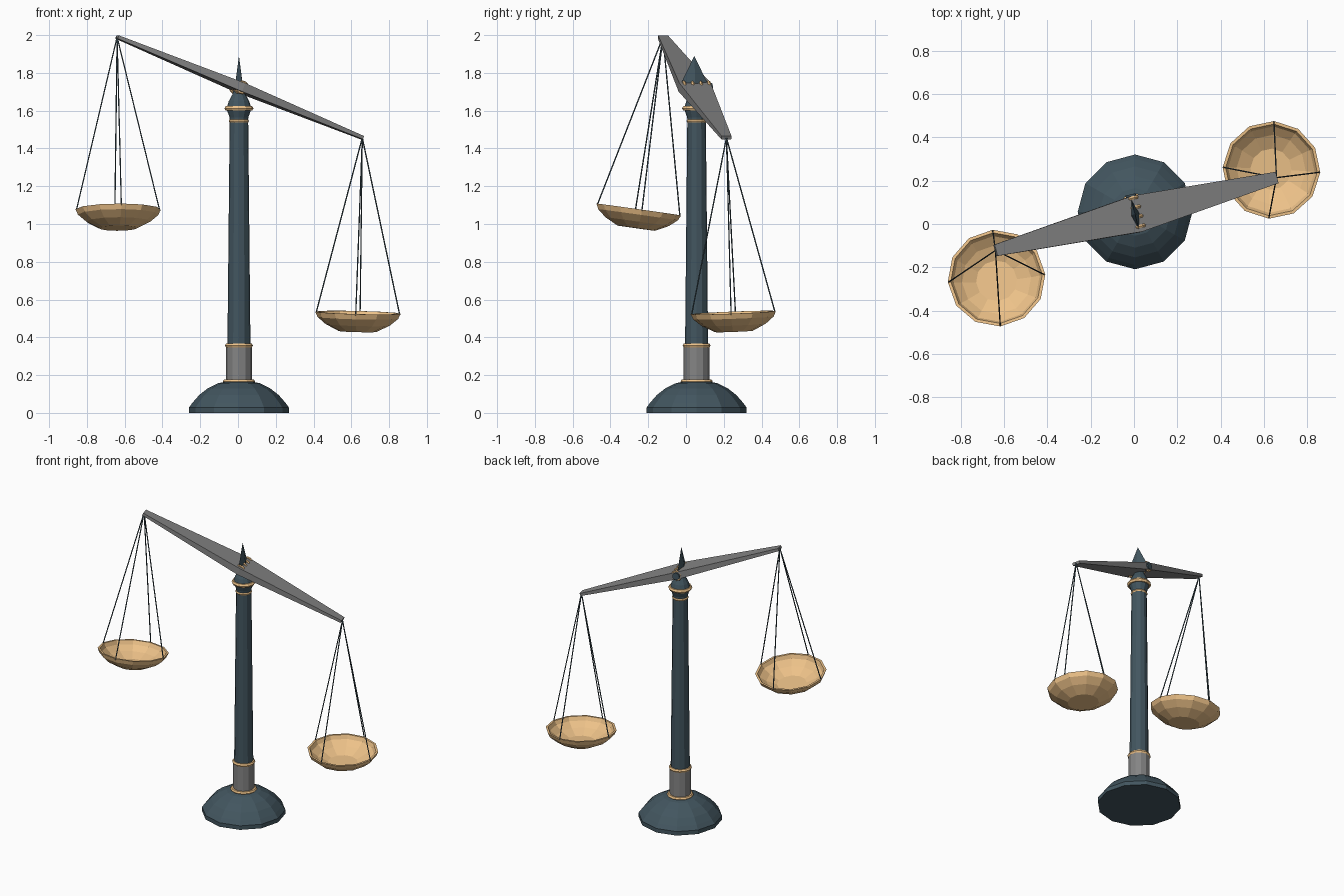
import bpy, bmesh, math
from mathutils import Vector, Matrix

if "Cube" in bpy.data.objects:
    bpy.data.objects.remove(bpy.data.objects["Cube"])

CX, CY = 0.005, 0.056            # pillar axis
SIDES = 12


def material(name, rgb):
    m = bpy.data.materials.new(name)
    m.diffuse_color = (*rgb, 1)
    m.use_nodes = True
    m.node_tree.nodes["Principled BSDF"].inputs["Base Color"].default_value = m.diffuse_color
    return m


slate = material("slate", (0.055, 0.092, 0.115))
brass = material("brass", (0.85, 0.54, 0.25))
grey = material("iron", (0.23, 0.23, 0.23))


def finish(bm, name, mat, matrix=Matrix()):
    bmesh.ops.recalc_face_normals(bm, faces=bm.faces)
    me = bpy.data.meshes.new(name)
    bm.to_mesh(me)
    bm.free()
    ob = bpy.data.objects.new(name, me)
    bpy.context.collection.objects.link(ob)
    ob.matrix_world = matrix
    me.materials.append(mat)
    return ob


def skin(bm, loops):
    rings = [[bm.verts.new(p) for p in lp] for lp in loops]
    n = len(rings[0])
    for a, b in zip(rings, rings[1:]):
        for i in range(n):
            j = (i + 1) % n
            bm.faces.new((a[i], a[j], b[j], b[i]))
    bm.faces.new(rings[0])
    bm.faces.new(rings[-1])


def lathe(name, profile, mat, matrix):
    bm = bmesh.new()
    angles = [2 * math.pi * i / SIDES for i in range(SIDES)]
    skin(bm, [[(r * math.cos(a), r * math.sin(a), z) for a in angles] for r, z in profile])
    return finish(bm, name, mat, matrix)


def ring(name, matrix, major, minor):
    bpy.ops.mesh.primitive_torus_add(major_segments=SIDES, minor_segments=6,
                                     major_radius=major, minor_radius=minor)
    ob = bpy.context.object
    ob.name = name
    ob.matrix_world = matrix
    ob.data.materials.append(brass)


def rod(bm, p, q, r):
    d = q - p
    m = Matrix.Translation((p + q) / 2) @ d.to_track_quat('Z', 'Y').to_matrix().to_4x4()
    bmesh.ops.create_cone(bm, cap_ends=True, segments=6, radius1=r, radius2=r,
                          depth=d.length, matrix=m)


# Pillar: base, socket, shaft and capital
axis = Matrix.Translation((CX, CY, 0))
lathe("base", [(0.265, 0), (0.265, 0.028), (0.245, 0.055), (0.21, 0.095), (0.165, 0.13),
               (0.11, 0.157), (0.07, 0.165)], slate, axis)
lathe("socket", [(0.068, 0.15), (0.068, 0.36)], grey, axis)
lathe("shaft", [(0.061, 0.355), (0.049, 1.55)], slate, axis)
lathe("capital", [(0.047, 1.54), (0.05, 1.565), (0.064, 1.605), (0.062, 1.625),
                  (0.054, 1.65), (0.035, 1.685), (0.025, 1.72)], slate, axis)
for z, major, minor in [(0.167, 0.073, 0.012), (0.357, 0.062, 0.012),
                        (1.545, 0.045, 0.009), (1.612, 0.063, 0.014)]:
    ring("pillar_ring", Matrix.Translation((CX, CY, z)), major, minor)

# Tilted beam, wide at the middle and narrow at the tips
left_tip = Vector((-0.64, -0.122, 1.99))
right_tip = Vector((0.658, 0.214, 1.457))
along = (right_tip - left_tip).normalized()
side = Vector((-along.y, along.x, 0)).normalized()
up = along.cross(side)
mid = (left_tip + right_tip) / 2
bm = bmesh.new()
skin(bm, [[c + side * (w * s) + up * (t * u) for s, u in ((-1, -1), (1, -1), (1, 1), (-1, 1))]
          for c, w, t in ((left_tip, 0.027, 0.009), (mid, 0.086, 0.024),
                          (right_tip, 0.027, 0.009))])
finish(bm, "beam", grey)

# Pivot axle through the beam, with brass rings
pivot = Vector((CX, CY - 0.002, 1.723))
bm = bmesh.new()
bmesh.ops.create_cone(bm, cap_ends=True, segments=SIDES, radius1=0.024, radius2=0.024, depth=0.17)
turn = side.to_track_quat('Z', 'Y').to_matrix().to_4x4()
finish(bm, "axle", slate, Matrix.Translation(pivot) @ turn)
for k in range(4):
    ring("axle_ring", Matrix.Translation(pivot + side * (-0.068 + 0.045 * k)) @ turn, 0.028, 0.009)

# Flattened finial above the pivot
yaw = Matrix.Rotation(math.atan2(along.y, along.x), 4, 'Z')
bm = bmesh.new()
bmesh.ops.create_cone(bm, cap_ends=True, segments=4, radius1=1, radius2=0, depth=0.16)
finish(bm, "finial", slate, Matrix.Translation((CX, CY - 0.012, 1.81)) @ yaw
       @ Matrix.Diagonal((0.022, 0.08, 1, 1)))

# Hanging pans with four cords each, swung about the beam tips
pan_profile = [(0.1, -0.1), (0.17, -0.065), (0.214, -0.028), (0.226, 0.0),
               (0.212, 0.0), (0.2, -0.026), (0.16, -0.058), (0.095, -0.088)]
for label, tip, centre, spin in (("left", left_tip, Vector((-0.635, -0.25, 1.077)), 4.5),
                                 ("right", right_tip, Vector((0.635, 0.25, 0.531)), -3)):
    tilt = Vector((0, 0, 1)).rotation_difference(tip - centre).to_matrix().to_4x4()
    place = Matrix.Translation(centre) @ tilt @ Matrix.Rotation(math.radians(spin), 4, 'Z')
    lathe(label + "_pan", pan_profile, brass, place)
    bm = bmesh.new()
    for k in range(4):
        a = k * math.pi / 2
        rod(bm, tip, place @ Vector((0.222 * math.cos(a), 0.222 * math.sin(a), -0.008)), 0.0035)
    finish(bm, label + "_cords", slate)
